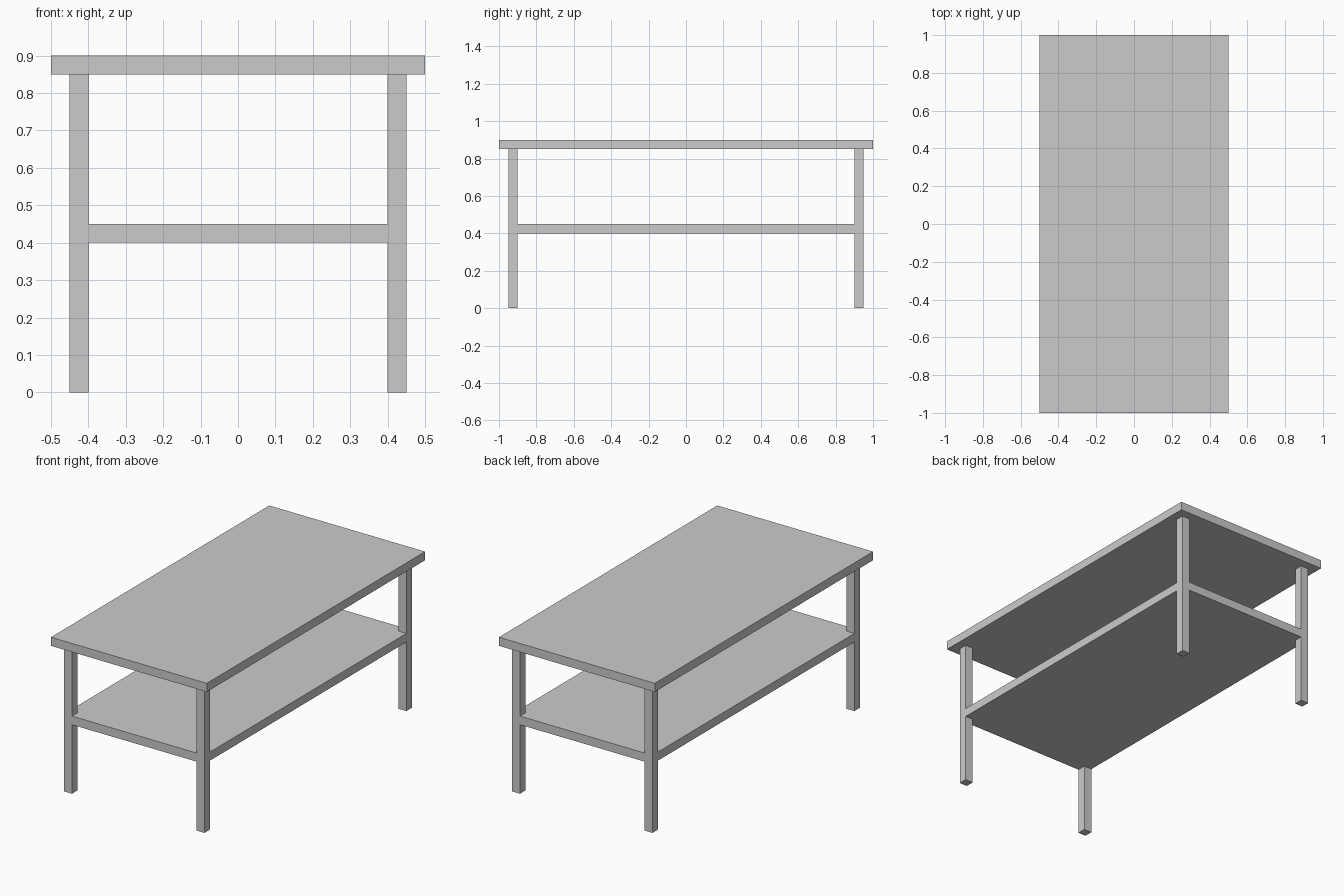
import bpy
import bmesh

if "Cube" in bpy.data.objects:
    bpy.data.objects.remove(bpy.data.objects["Cube"])

LEG = 0.05      # leg width
OX, OY = 0.45, 0.95  # outer faces of the legs


def prism(name, outline, z0, z1):
    """Extrude a flat outline (counter-clockwise) from z0 to z1."""
    bm = bmesh.new()
    face = bm.faces.new([bm.verts.new((x, y, z0)) for x, y in outline])
    top = bmesh.ops.extrude_face_region(bm, geom=[face])["geom"]
    verts = [v for v in top if isinstance(v, bmesh.types.BMVert)]
    bmesh.ops.translate(bm, verts=verts, vec=(0, 0, z1 - z0))
    if len(bm.faces) == len(outline) + 1:  # keep the bottom cap closed
        bm.faces.new([v for v in bm.verts if v not in verts])
    bmesh.ops.recalc_face_normals(bm, faces=bm.faces)
    mesh = bpy.data.meshes.new(name)
    bm.to_mesh(mesh)
    bm.free()
    obj = bpy.data.objects.new(name, mesh)
    bpy.context.collection.objects.link(obj)
    return obj


def rect(x0, x1, y0, y1):
    return [(x0, y0), (x1, y0), (x1, y1), (x0, y1)]


# Table top
prism("table_top", rect(-0.5, 0.5, -1, 1), 0.85, 0.90)

# Four legs
for side, sx in (("left", -1), ("right", 1)):
    for end, sy in (("front", -1), ("back", 1)):
        xs = sorted((sx * OX, sx * (OX - LEG)))
        ys = sorted((sy * OY, sy * (OY - LEG)))
        prism(f"{end}_{side}_leg", rect(*xs, *ys), 0, 0.85)

# Lower shelf, flush with the legs and notched around them
ix, iy = OX - LEG, OY - LEG
prism("lower_shelf", [(-ix, -OY), (ix, -OY), (ix, -iy), (OX, -iy),
                      (OX, iy), (ix, iy), (ix, OY), (-ix, OY),
                      (-ix, iy), (-OX, iy), (-OX, -iy), (-ix, -iy)],
      0.40, 0.45)
